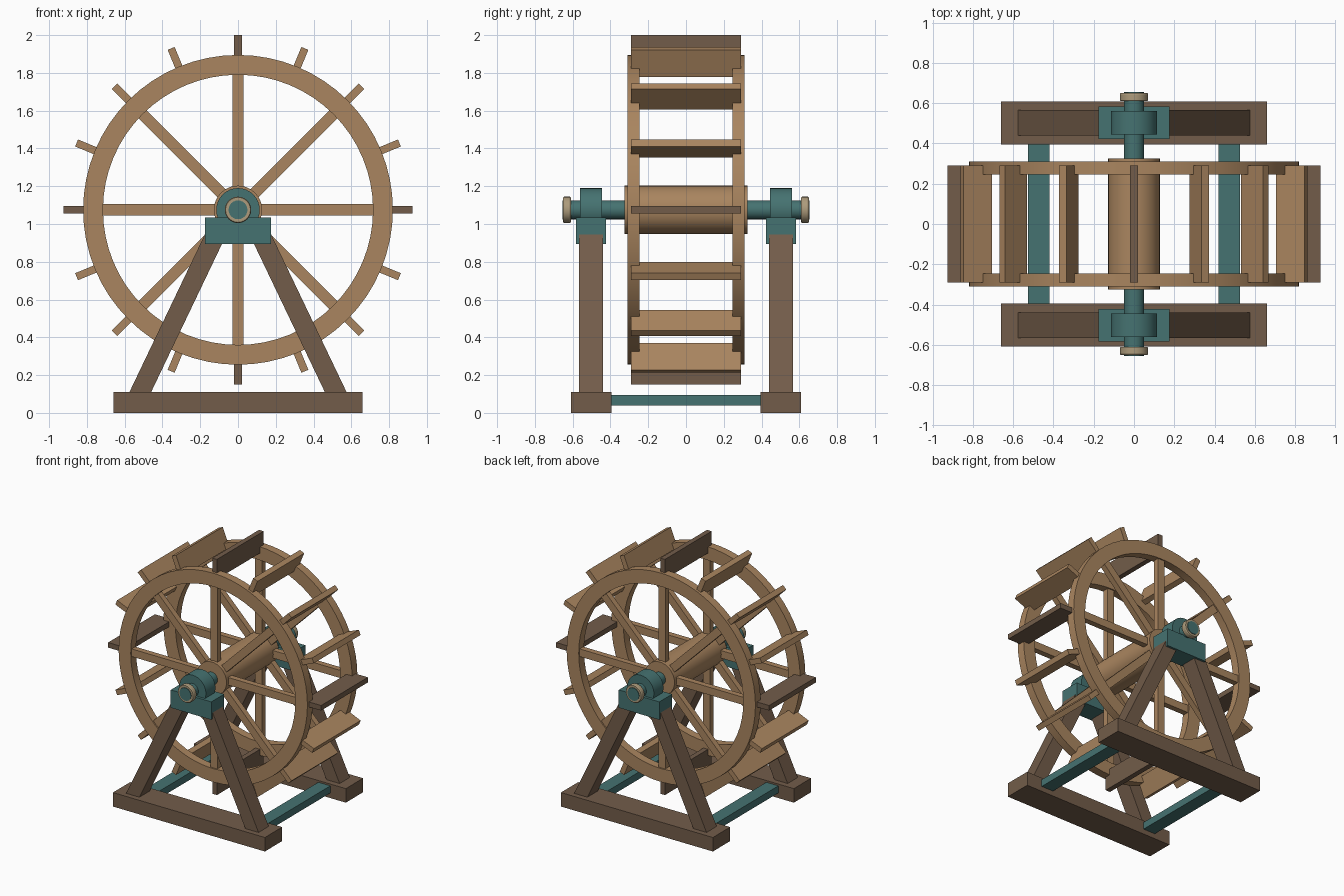
import bpy, bmesh, math
from mathutils import Matrix, Vector

if "Cube" in bpy.data.objects:
    bpy.data.objects.remove(bpy.data.objects["Cube"])

AXLE_Z = 1.075


def mat(name, rgb):
    m = bpy.data.materials.new(name)
    m.diffuse_color = (*rgb, 1)
    m.use_nodes = True
    m.node_tree.nodes["Principled BSDF"].inputs["Base Color"].default_value = m.diffuse_color
    return m


OAK = mat("light_wood", (0.40, 0.235, 0.115))
DARK = mat("dark_wood", (0.17, 0.108, 0.068))
TEAL = mat("teal_iron", (0.06, 0.17, 0.165))
BRASS = mat("pale_brass", (0.42, 0.33, 0.2))


def finish(name, bm, material, smooth=False):
    bmesh.ops.recalc_face_normals(bm, faces=bm.faces)
    me = bpy.data.meshes.new(name)
    bm.to_mesh(me)
    bm.free()
    me.materials.append(material)
    ob = bpy.data.objects.new(name, me)
    bpy.context.collection.objects.link(ob)
    if smooth:
        bpy.ops.object.select_all(action='DESELECT')
        ob.select_set(True)
        bpy.context.view_layer.objects.active = ob
        bpy.ops.object.shade_smooth_by_angle(angle=math.radians(30))
    return ob


def box(name, center, size, material, angle=0.0, pivot=(0, 0, 0)):
    # box built at center, turned about the y direction, then moved to pivot
    bm = bmesh.new()
    bmesh.ops.create_cube(bm, size=1, matrix=Matrix.Translation(pivot)
                          @ Matrix.Rotation(angle, 4, 'Y')
                          @ Matrix.Translation(center)
                          @ Matrix.Diagonal((*size, 1)))
    return finish(name, bm, material)


def lathe(name, profile, material, segments, closed=False):
    # (radius, y) profile spun around the axle
    bm = bmesh.new()
    vs = [bm.verts.new((r, y, AXLE_Z)) for r, y in profile]
    edges = [bm.edges.new(p) for p in zip(vs, vs[1:])]
    if closed:
        edges.append(bm.edges.new((vs[-1], vs[0])))
    bmesh.ops.spin(bm, geom=vs + edges, cent=(0, 0, AXLE_Z), axis=(0, 1, 0),
                   angle=2 * math.pi, steps=segments)
    bmesh.ops.remove_doubles(bm, verts=bm.verts, dist=1e-5)
    return finish(name, bm, material, True)


# the profile is in absolute x, so the spin centre is the axle line
def cylinder(name, r, y0, y1, material, segments=32):
    return lathe(name, [(0, y0), (r, y0), (r, y1), (0, y1)], material, segments)


# Hub and axle
cylinder("hub", 0.128, -0.325, 0.325, OAK, 32)
cylinder("axle", 0.05, -0.655, 0.655, TEAL, 24)

axle = (0, 0, AXLE_Z)
for s, side in ((-1, "front"), (1, "back")):
    # Wheel rim and spokes
    lathe(side + "_rim", [(0.715, s * 0.245), (0.82, s * 0.245),
                          (0.82, s * 0.31), (0.715, s * 0.31)], OAK, 64, True)
    for i in range(8):
        box(f"{side}_spoke_{i + 1}", (0.42, s * 0.2775, 0), (0.64, 0.045, 0.06),
            OAK, i * math.pi / 4, axle)

    # Bearing block, round cap and axle collar
    box(side + "_bearing_block", (0, s * 0.503, 0.965), (0.352, 0.16, 0.14), TEAL)
    cylinder(side + "_bearing_cap", 0.115, s * 0.444, s * 0.562, TEAL)
    lathe(side + "_axle_collar", [(0.045, s * 0.61), (0.066, s * 0.61),
                                  (0.07, s * 0.616), (0.07, s * 0.644),
                                  (0.066, s * 0.65), (0.045, s * 0.65)],
          BRASS, 24, True)

    # Base beam
    box(side + "_base_beam", (0, s * 0.502, 0.055), (1.32, 0.214, 0.11), DARK)

    # Slanted legs, running into the beam and block
    for t, hand in ((-1, "left"), (1, "right")):
        bm = bmesh.new()
        pts = [(0.594, 0.07), (0.479, 0.07), (0.058, 0.95), (0.173, 0.95)]
        f = bm.faces.new([bm.verts.new((t * x, s * 0.44, z)) for x, z in pts])
        ext = bmesh.ops.extrude_face_region(bm, geom=[f])
        bmesh.ops.translate(bm, vec=Vector((0, s * 0.126, 0)),
                            verts=[v for v in ext["geom"]
                                   if isinstance(v, bmesh.types.BMVert)])
        finish(f"{side}_{hand}_leg", bm, DARK)

# Paddles, every fourth one in dark wood
for i in range(16):
    box(f"paddle_{i + 1}", (0.8475, 0, 0), (0.155, 0.58, 0.04),
        DARK if i % 4 == 0 else OAK, i * math.pi / 8, axle)

# Cross ties between the base beams
for t, hand in ((-1, "left"), (1, "right")):
    box(hand + "_cross_tie", (t * 0.473, 0, 0.068), (0.105, 0.82, 0.056), TEAL)
